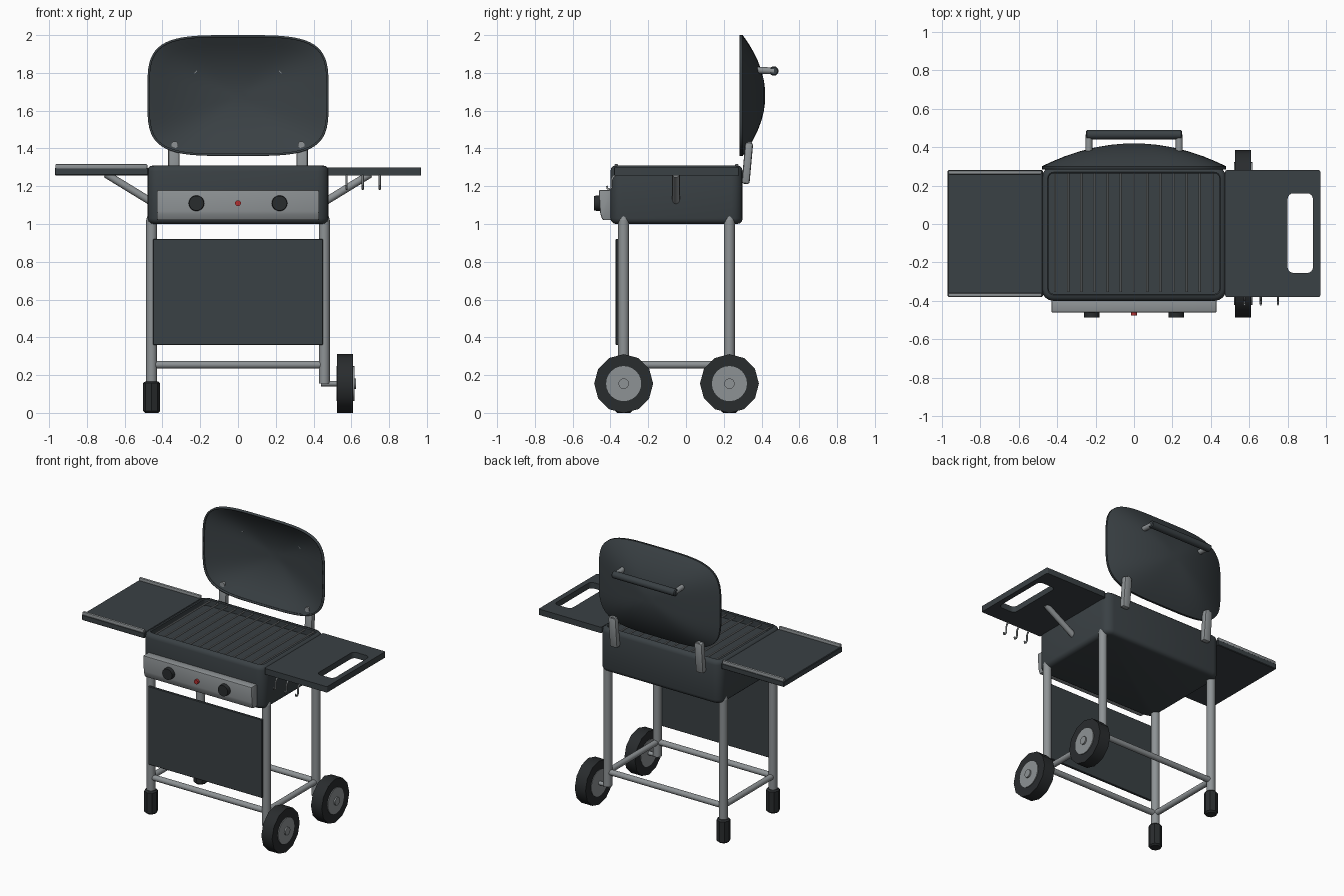
import bpy, bmesh, math
from mathutils import Vector

if "Cube" in bpy.data.objects:
    bpy.data.objects.remove(bpy.data.objects["Cube"])


def mat(name, c):
    m = bpy.data.materials.new(name)
    m.diffuse_color = (*c, 1)
    m.use_nodes = True
    m.node_tree.nodes["Principled BSDF"].inputs["Base Color"].default_value = m.diffuse_color
    return m


DARK = mat("dark_enamel", (0.042, 0.052, 0.058))
METAL = mat("metal", (0.27, 0.29, 0.30))
BLACK = mat("rubber", (0.022, 0.025, 0.027))
RED = mat("red", (0.45, 0.03, 0.03))


def finish(name, bm, m, angle=35):
    bmesh.ops.recalc_face_normals(bm, faces=bm.faces)
    me = bpy.data.meshes.new(name)
    bm.to_mesh(me)
    bm.free()
    me.materials.append(m)
    ob = bpy.data.objects.new(name, me)
    bpy.context.collection.objects.link(ob)
    bpy.ops.object.select_all(action='DESELECT')
    ob.select_set(True)
    bpy.context.view_layer.objects.active = ob
    bpy.ops.object.shade_smooth_by_angle(angle=math.radians(angle))
    return ob


def box_bm(lo, hi):
    lo, hi = Vector(lo), Vector(hi)
    bm = bmesh.new()
    bmesh.ops.create_cube(bm, size=1)
    for v in bm.verts:
        v.co = Vector([(a + b) / 2 + c * (b - a) for a, b, c in zip(lo, hi, v.co)])
    return bm


def bevel(bm, edges, w, seg):
    bmesh.ops.bevel(bm, geom=list(edges), offset=w, segments=seg, profile=0.5, affect='EDGES')


def upright(e):
    d = e.verts[0].co - e.verts[1].co
    return abs(d.x) + abs(d.y) < 1e-5


def box(name, lo, hi, m, w=0.0, seg=2):
    bm = box_bm(lo, hi)
    if w:
        bevel(bm, bm.edges, w, seg)
    return finish(name, bm, m)


def rod(name, a, b, r, m, sides=16, r2=None, w=0.0):
    a, b = Vector(a), Vector(b)
    bm = bmesh.new()
    bmesh.ops.create_cone(bm, cap_ends=True, segments=sides, radius1=r,
                          radius2=r if r2 is None else r2, depth=(b - a).length)
    if w:
        caps = {e for f in bm.faces if abs(f.normal.z) > 0.9 for e in f.edges}
        bevel(bm, caps, w, 1)
    q = Vector((0, 0, 1)).rotation_difference(b - a)
    for v in bm.verts:
        v.co = q @ v.co + (a + b) / 2
    return finish(name, bm, m)


# Firebox: rounded tub with a recessed top
bm = box_bm((-0.48, -0.40, 1.0), (0.48, 0.30, 1.31))
bevel(bm, [e for e in bm.edges if upright(e)], 0.06, 4)
bevel(bm, [e for e in bm.edges if abs(e.verts[0].co.z - e.verts[1].co.z) < 1e-5], 0.03, 3)
top = max(bm.faces, key=lambda f: f.calc_center_median().z)
bmesh.ops.inset_region(bm, faces=[top], thickness=0.006)
for v in top.verts:
    v.co.z = 1.305
tub = bmesh.ops.extrude_face_region(bm, geom=[top])
bmesh.ops.delete(bm, geom=[top], context='FACES_ONLY')
for v in tub['geom']:
    if isinstance(v, bmesh.types.BMVert):
        v.co.z = 1.26
finish("firebox", bm, DARK)

# Grill bars
for i in range(13):
    x = -0.411 + i * 0.0685
    rod("grill_bar", (x, -0.355, 1.294), (x, 0.265, 1.294), 0.006, METAL, 8)

# Control panel, knobs and igniter
bm = bmesh.new()
prof = [(-0.395, 1.02), (-0.442, 1.02), (-0.455, 1.06), (-0.462, 1.18), (-0.395, 1.18)]
f = bm.faces.new([bm.verts.new((-0.43, y, z)) for y, z in prof])
ext = bmesh.ops.extrude_face_region(bm, geom=[f])
for v in ext['geom']:
    if isinstance(v, bmesh.types.BMVert):
        v.co.x = 0.43
bmesh.ops.recalc_face_normals(bm, faces=bm.faces)
bevel(bm, bm.edges, 0.008, 2)
finish("control_panel", bm, METAL)
for x in (-0.22, 0.22):
    rod("knob", (x, -0.45, 1.11), (x, -0.487, 1.11), 0.042, BLACK, 20, 0.039)
rod("igniter_button", (0, -0.45, 1.11), (0, -0.476, 1.11), 0.016, RED, 12)

# Lid: thin domed shell on a rounded-rectangle outline
bm = bmesh.new()
N = 64
rings = []
for t, y in [(1, 0.284), (1, 0.30)] + [(t, 0.30 + 0.12 * (1 - t * t)) for t in
                                       (0.94, 0.85, 0.72, 0.58, 0.42, 0.25, 0.1)]:
    ring = []
    for i in range(N):
        c, s = math.cos(2 * math.pi * i / N), math.sin(2 * math.pi * i / N)
        ring.append(bm.verts.new((0.48 * t * math.copysign(abs(c) ** 0.5, c), y,
                                  1.68 + 0.32 * t * math.copysign(abs(s) ** 0.5, s))))
    rings.append(ring)
for a, b in zip(rings, rings[1:]):
    for i in range(N):
        j = (i + 1) % N
        bm.faces.new((a[i], a[j], b[j], b[i]))
bm.faces.new(rings[-1])
lid = finish("lid", bm, DARK)
so = lid.modifiers.new("thickness", 'SOLIDIFY')
so.thickness, so.offset = 0.012, -1

# Lid handle and hinges
rod("lid_handle", (-0.25, 0.465, 1.81), (0.25, 0.465, 1.81), 0.025, DARK, 16, w=0.006)
for s in (-1, 1):
    rod("handle_post", (s * 0.235, 0.375, 1.815), (s * 0.235, 0.465, 1.81), 0.018, METAL)
    h = box("hinge", (-0.03, -0.021, -0.11), (0.03, 0.021, 0.11), METAL, 0.012, 2)
    h.location, h.rotation_euler = (s * 0.34, 0.325, 1.322), (-0.09, 0, 0)
    rod("hinge_bolt", (s * 0.335, 0.30, 1.42), (s * 0.335, 0.35, 1.42), 0.018, METAL, 12)

# Left shelf with raised rails front and back
box("left_shelf", (-0.97, -0.38, 1.257), (-0.475, 0.28, 1.297), DARK, 0.004, 1)
for y in (-0.369, 0.269):
    box("shelf_rail", (-0.967, y - 0.01, 1.29), (-0.48, y + 0.01, 1.317), METAL, 0.006, 2)

# Right shelf: frame with a rounded hand opening
bm = bmesh.new()


def loop(x0, x1, y0, y1, r):
    vs = []
    for k, (cx, cy) in enumerate([(x1 - r, y1 - r), (x0 + r, y1 - r), (x0 + r, y0 + r), (x1 - r, y0 + r)]):
        for i in range(5):
            a = math.pi / 2 * (k + i / 4)
            vs.append(bm.verts.new((cx + r * math.cos(a), cy + r * math.sin(a), 1.257)))
    return vs


outer, inner = loop(0.475, 0.97, -0.38, 0.28, 0.008), loop(0.80, 0.932, -0.255, 0.16, 0.03)
for i in range(20):
    j = (i + 1) % 20
    bm.faces.new((outer[i], outer[j], inner[j], inner[i]))
ext = bmesh.ops.extrude_face_region(bm, geom=list(bm.faces))
for v in ext['geom']:
    if isinstance(v, bmesh.types.BMVert):
        v.co.z = 1.299
finish("right_shelf", bm, DARK)

# Utensil hooks
for x in (0.575, 0.66, 0.75):
    cu = bpy.data.curves.new("hook", 'CURVE')
    cu.dimensions, cu.bevel_depth, cu.bevel_resolution = '3D', 0.006, 1
    cu.use_fill_caps = True
    pts = [(-0.37, 1.262), (-0.385, 1.25), (-0.393, 1.235), (-0.393, 1.195), (-0.402, 1.184), (-0.416, 1.188), (-0.418, 1.202)]
    sp = cu.splines.new('POLY')
    sp.points.add(len(pts) - 1)
    for p, (y, z) in zip(sp.points, pts):
        p.co = (x, y, z, 1)
    cu.materials.append(METAL)
    bpy.context.collection.objects.link(bpy.data.objects.new("hook", cu))

# Frame: legs, shelf braces, cross bars
for s in (-1, 1):
    rod("shelf_brace", (s * 0.46, -0.053, 1.118), (s * 0.70, -0.053, 1.265), 0.02, METAL)
    rod("side_bar", (s * 0.457, -0.33, 0.255), (s * 0.457, 0.23, 0.255), 0.02, METAL)
    for y in (-0.33, 0.23):
        rod("leg", (s * 0.457, y, 0.155), (s * 0.457, y, 1.02), 0.029, METAL)
        rod("leg_tip", (s * 0.457, y, 1.02), (s * 0.457, y, 1.053), 0.029, METAL, 16, 0.02)
for y in (-0.33, 0.23):
    rod("cross_bar", (-0.457, y, 0.255), (0.457, y, 0.255), 0.02, METAL)
    # Feet on the left, wheels on the right
    rod("foot", (-0.457, y, 0.0), (-0.457, y, 0.167), 0.045, BLACK, 8, w=0.01)
    rod("axle", (0.44, y, 0.155), (0.54, y, 0.155), 0.014, METAL, 12)
    rod("tyre", (0.525, y, 0.155), (0.61, y, 0.155), 0.156, BLACK, 12)
    rod("hub", (0.522, y, 0.155), (0.616, y, 0.155), 0.093, METAL, 24)
    rod("hub_cap", (0.61, y, 0.155), (0.626, y, 0.155), 0.028, METAL, 12)

# Front panel
box("front_panel", (-0.45, -0.372, 0.36), (0.45, -0.355, 0.92), DARK, 0.003, 1)
